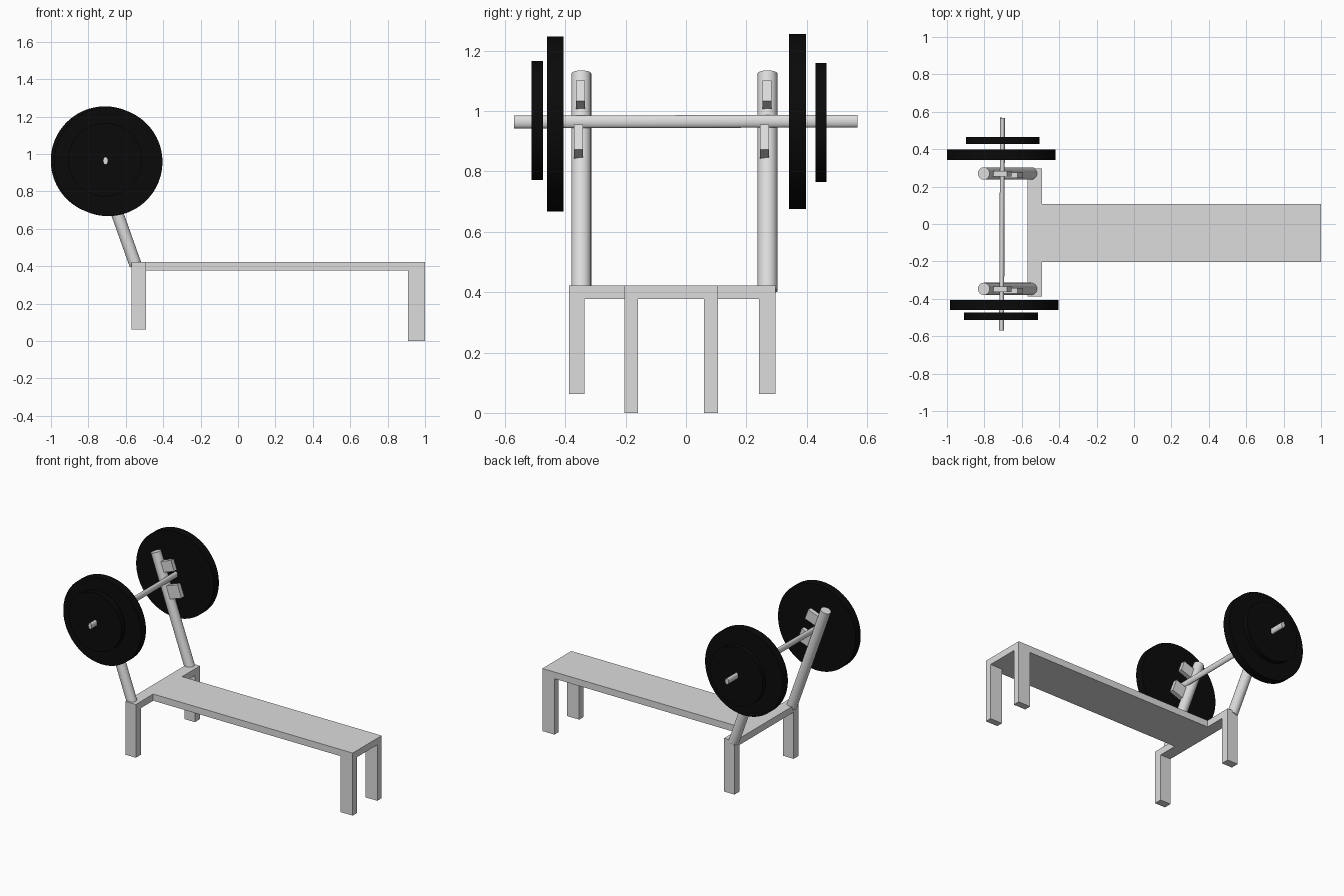
import bpy, bmesh, math
from mathutils import Vector, Matrix

if "Cube" in bpy.data.objects:
    bpy.data.objects.remove(bpy.data.objects["Cube"])


def material(name, rgb):
    m = bpy.data.materials.new(name)
    m.diffuse_color = (*rgb, 1)
    m.use_nodes = True
    m.node_tree.nodes["Principled BSDF"].inputs["Base Color"].default_value = m.diffuse_color
    return m


GREY = material("light grey metal", (0.72, 0.72, 0.72))
BLACK = material("black iron", (0.003, 0.003, 0.003))


def finish(name, bm, mat, smooth=False):
    bmesh.ops.recalc_face_normals(bm, faces=bm.faces)
    me = bpy.data.meshes.new(name)
    bm.to_mesh(me)
    bm.free()
    me.materials.append(mat)
    ob = bpy.data.objects.new(name, me)
    bpy.context.collection.objects.link(ob)
    if smooth:
        bpy.ops.object.select_all(action='DESELECT')
        ob.select_set(True)
        bpy.context.view_layer.objects.active = ob
        bpy.ops.object.shade_smooth_by_angle(angle=math.radians(35))
    return ob


def box(name, lo, hi, mat):
    lo, hi = Vector(lo), Vector(hi)
    bm = bmesh.new()
    bmesh.ops.create_cube(bm, size=1, matrix=Matrix.Translation((lo + hi) / 2)
                          @ Matrix.Diagonal((*(hi - lo), 1)))
    return finish(name, bm, mat)


def rod(name, a, b, r, mat, sides=64, flat=1.0):
    """Cylinder from a to b; flat squeezes it along its local x axis."""
    a, b = Vector(a), Vector(b)
    d = b - a
    bm = bmesh.new()
    bmesh.ops.create_cone(bm, cap_ends=True, segments=sides, radius1=r, radius2=r, depth=d.length)
    rot = Vector((0, 0, 1)).rotation_difference(d).to_matrix().to_4x4()
    bm.transform(Matrix.Translation((a + b) / 2) @ rot @ Matrix.Diagonal((flat, 1, 1, 1)))
    return finish(name, bm, mat, True)


# bench top: T-shaped outline, extruded
Z0, Z1 = 0.378, 0.423
outline = [(-0.57, -0.388), (-0.492, -0.388), (-0.492, -0.203), (1, -0.203),
           (1, 0.106), (-0.492, 0.106), (-0.492, 0.296), (-0.57, 0.296)]
bm = bmesh.new()
face = bm.faces.new([bm.verts.new((x, y, Z0)) for x, y in outline])
ext = bmesh.ops.extrude_face_region(bm, geom=[face])
bmesh.ops.translate(bm, vec=(0, 0, Z1 - Z0),
                    verts=[v for v in ext["geom"] if isinstance(v, bmesh.types.BMVert)])
finish("bench_top", bm, GREY)

# legs: long pair at the foot end, shorter pair under the rack
for side, y0, y1 in (("front", -0.203, -0.159), ("back", 0.060, 0.106)):
    box(f"foot_leg_{side}", (0.91, y0, 0), (1, y1, Z0), GREY)
for side, y0, y1 in (("front", -0.388, -0.336), ("back", 0.242, 0.296)):
    box(f"rack_leg_{side}", (-0.57, y0, 0.063), (-0.492, y1, Z0), GREY)

# leaning posts, each with two hooks set square to the post
base, top = Vector((-0.547, 0, 0.405)), Vector((-0.803, 0, 1.124))
along = (top - base).normalized()
out = Vector((along.z, 0, -along.x))
for side, y in (("front", -0.347), ("back", 0.270)):
    off = Vector((0, y, 0))
    rod(f"post_{side}", base + off, top + off, 0.033, GREY, 48)
    for part, x, z, h, dy in (("upper", -0.667, 1.068, 0.072, -0.002),
                              ("lower", -0.609, 0.914, 0.088, -0.010)):
        hook = box(f"{part}_hook_{side}", (-0.10, -0.015, -h / 2), (0, 0.015, h / 2), GREY)
        rot = Matrix((out, (0, 1, 0), along)).transposed().to_4x4()
        hook.data.transform(Matrix.Translation((x, y + dy, z)) @ rot)

# barbell
rod("bar", (-0.708, -0.57, 0.964), (-0.703, 0.568, 0.967), 0.021, GREY, 32, flat=0.62)
plates = (("large_plate_front", -0.694, 0.958, -0.461, -0.406, 0.290),
          ("large_plate_back", -0.711, 0.965, 0.342, 0.397, 0.290),
          ("small_plate_front", -0.711, 0.969, -0.512, -0.474, 0.197),
          ("small_plate_back", -0.702, 0.963, 0.429, 0.465, 0.197))
for name, x, z, y0, y1, r in plates:
    rod(name, (x, y0, z), (x, y1, z), r, BLACK, 96)
